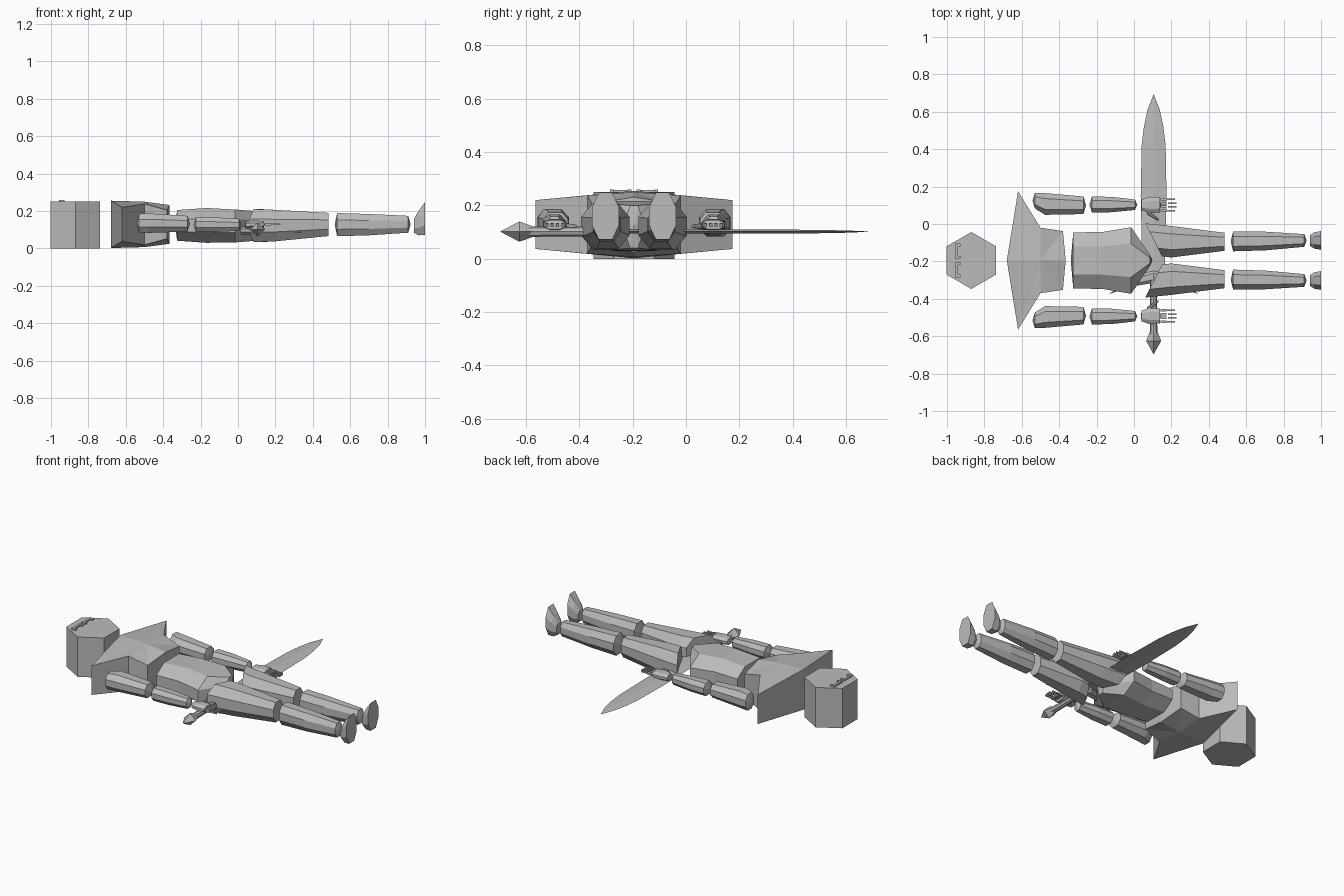
import bpy, bmesh, math
from mathutils import Vector

cube = bpy.data.objects.get("Cube")
if cube:
    bpy.data.objects.remove(cube)

grey = bpy.data.materials.new("plain grey")
grey.use_nodes = True
grey.diffuse_color = (0.5, 0.5, 0.5, 1)
grey.node_tree.nodes["Principled BSDF"].inputs["Base Color"].default_value = (0.5, 0.5, 0.5, 1)

MID = -0.195  # y of the body's centre line
OCTAGON = [(-0.5, 1), (0.5, 1), (1, 0.4), (1, -0.4), (0.5, -1), (-0.5, -1), (-1, -0.4), (-1, 0.4)]


def finish(name, bm):
    bmesh.ops.recalc_face_normals(bm, faces=bm.faces)
    mesh = bpy.data.meshes.new(name)
    bm.to_mesh(mesh)
    bm.free()
    mesh.materials.append(grey)
    obj = bpy.data.objects.new(name, mesh)
    bpy.context.collection.objects.link(obj)
    return obj


def loft(name, rings, start=None, end=None):
    """Skin a row of equal rings; an end is a flat cap or a point."""
    bm = bmesh.new()
    rows = [[bm.verts.new(p) for p in ring] for ring in rings]
    n = len(rows[0])
    for a, b in zip(rows, rows[1:]):
        for i in range(n):
            j = (i + 1) % n
            bm.faces.new((a[i], a[j], b[j], b[i]))
    for row, tip in ((rows[0], start), (rows[-1], end)):
        if tip is None:
            bm.faces.new(row)
        else:
            t = bm.verts.new(tip)
            for i in range(n):
                bm.faces.new((row[i], row[(i + 1) % n], t))
    return finish(name, bm)


def limb(name, side, sections, slant=0, bulge=0.013):
    """Octagonal limb along x; sections are x, offset, z, half width, half height."""
    rings = []
    for k, (x, off, z, hy, hz) in enumerate(sections):
        lean = slant if k == 0 else 0
        rings.append([(x + lean * (1 - u) / 2, MID + side * (off + u * hy), z + v * hz)
                      for u, v in OCTAGON])
    tips = []
    for (x, off, z, hy, hz), d in ((sections[0], slant / 2 - bulge), (sections[-1], bulge)):
        tips.append((x + d, MID + side * off, z))
    return loft(name, rings, *tips)


def box(name, centre, size):
    bm = bmesh.new()
    bmesh.ops.create_cube(bm, size=1)
    for v in bm.verts:
        v.co = Vector(centre) + Vector(c * s for c, s in zip(v.co, size))
    return finish(name, bm)


# Head: upright hexagonal block with two raised eye strips
bm = bmesh.new()
bmesh.ops.create_cone(bm, cap_ends=True, segments=6, radius1=0.152, radius2=0.152, depth=0.25)
for v in bm.verts:
    angle = round(math.atan2(v.co.y, v.co.x) / (math.pi / 6))
    if angle % 2 == 0:
        v.co.x, v.co.y = -v.co.y, v.co.x
    v.co += Vector((-0.87, MID, 0.125))
finish("head", bm)
for side, label in ((1, "left"), (-1, "right")):
    y = MID + side * 0.05
    box(label + "_eye", (-0.948, y, 0.254), (0.014, 0.08, 0.009))
    for k in (-1, 1):
        box(label + "_eye_end", (-0.942, y + k * 0.033, 0.2545), (0.03, 0.014, 0.0095))

# Chest: wide shoulder wedge, fanned out from a centre point above and below
half = [(-0.68, 0, 0.255), (-0.62, 0.37, 0.22), (-0.5, 0.175, 0.238), (-0.38, 0.157, 0.205), (-0.365, 0, 0.232)]
outline = half + [(x, -y, z) for x, y, z in half[-2:0:-1]]
bm = bmesh.new()
upper = [bm.verts.new((x, MID + y, z)) for x, y, z in outline]
lower = [bm.verts.new((x, MID + y, 0.257 - z)) for x, y, z in outline]
for row, z in ((upper, 0.25), (lower, 0.007)):
    centre = bm.verts.new((-0.5, MID, z))
    for i in range(len(row)):
        bm.faces.new((row[i - 1], row[i], centre))
for i in range(len(upper)):
    bm.faces.new((upper[i - 1], upper[i], lower[i], lower[i - 1]))
finish("chest", bm)

# Abdomen and pelvis
limb("abdomen", 1, [(-0.325, 0, 0.123, 0.15, 0.082), (-0.17, 0, 0.123, 0.152, 0.093),
                    (-0.015, 0, 0.12, 0.178, 0.088), (0.085, 0, 0.12, 0.03, 0.08)])

for side, label in ((1, "left"), (-1, "right")):
    # Legs and feet
    limb(label + "_thigh", side, [(0.06, 0.11, 0.122, 0.088, 0.088), (0.2, 0.1, 0.122, 0.084, 0.084),
                                  (0.485, 0.1, 0.128, 0.048, 0.062)], slant=0.09, bulge=0)
    limb(label + "_shin", side, [(0.53, 0.102, 0.127, 0.053, 0.062), (0.7, 0.104, 0.127, 0.05, 0.057),
                                 (0.91, 0.107, 0.129, 0.034, 0.045)])
    limb(label + "_foot", side, [(0.94, 0.107, 0.12, 0.028, 0.035), (0.965, 0.107, 0.135, 0.044, 0.065),
                                 (1.0, 0.107, 0.16, 0.05, 0.088)], bulge=0)
    # Arms
    limb(label + "_upper_arm", side, [(-0.53, 0.32, 0.135, 0.042, 0.05), (-0.475, 0.302, 0.135, 0.058, 0.052),
                                      (-0.27, 0.295, 0.132, 0.047, 0.042)])
    limb(label + "_forearm", side, [(-0.225, 0.299, 0.127, 0.043, 0.04), (-0.12, 0.299, 0.127, 0.041, 0.039),
                                    (0.005, 0.298, 0.126, 0.028, 0.032)])
    # Hand with jointed fingers and thumb
    limb(label + "_palm", side, [(0.04, 0.297, 0.125, 0.028, 0.018), (0.085, 0.297, 0.128, 0.044, 0.022),
                                 (0.138, 0.297, 0.128, 0.04, 0.018)], bulge=0.003)
    for k in range(4):
        y = MID + side * (0.267 + 0.02 * k)
        tip = 0.008 if k in (1, 2) else 0
        box(label + "_finger_base", (0.157, y, 0.128), (0.032, 0.013, 0.013))
        box(label + "_finger_tip", (0.196 + tip, y, 0.128), (0.044, 0.008, 0.008))
    thumb = [[(x, MID + side * (y + u * w), 0.122 + v * w) for u, v in OCTAGON]
             for x, y, w in ((0.07, 0.258, 0.01), (0.1, 0.238, 0.009), (0.13, 0.218, 0.005))]
    loft(label + "_thumb", thumb)

# Sword lying crosswise under the body
CX, CZ = 0.105, 0.102


def diamond(y, w, t):
    return [(CX + w, y, CZ), (CX, y, CZ + t), (CX - w, y, CZ), (CX, y, CZ - t)]


loft("sword_blade", [diamond(y, w, t) for y, w, t in (
    (-0.27, 0.06, 0.008), (0.15, 0.069, 0.008), (0.42, 0.064, 0.007),
    (0.52, 0.052, 0.006), (0.61, 0.033, 0.004))], end=(CX, 0.695, CZ))
grip = [[(CX + r * math.cos(a * math.pi / 4), y, CZ + r * math.sin(a * math.pi / 4)) for a in range(8)]
        for y, r in ((-0.59, 0.02), (-0.45, 0.018), (-0.27, 0.02))]
loft("sword_grip", grip)
loft("sword_pommel", [diamond(-0.575, 0.02, 0.02), diamond(-0.625, 0.04, 0.038)], end=(CX, -0.697, CZ))
for side, label in ((1, "left"), (-1, "right")):
    guard = [[(CX + side * x, y + u * w, 0.095 + v * 0.7 * w) for u, v in OCTAGON]
             for x, y, w in ((0, -0.28, 0.035), (0.12, -0.31, 0.025))]
    loft("sword_guard_" + label, guard, end=(CX + side * 0.24, -0.375, 0.085))
